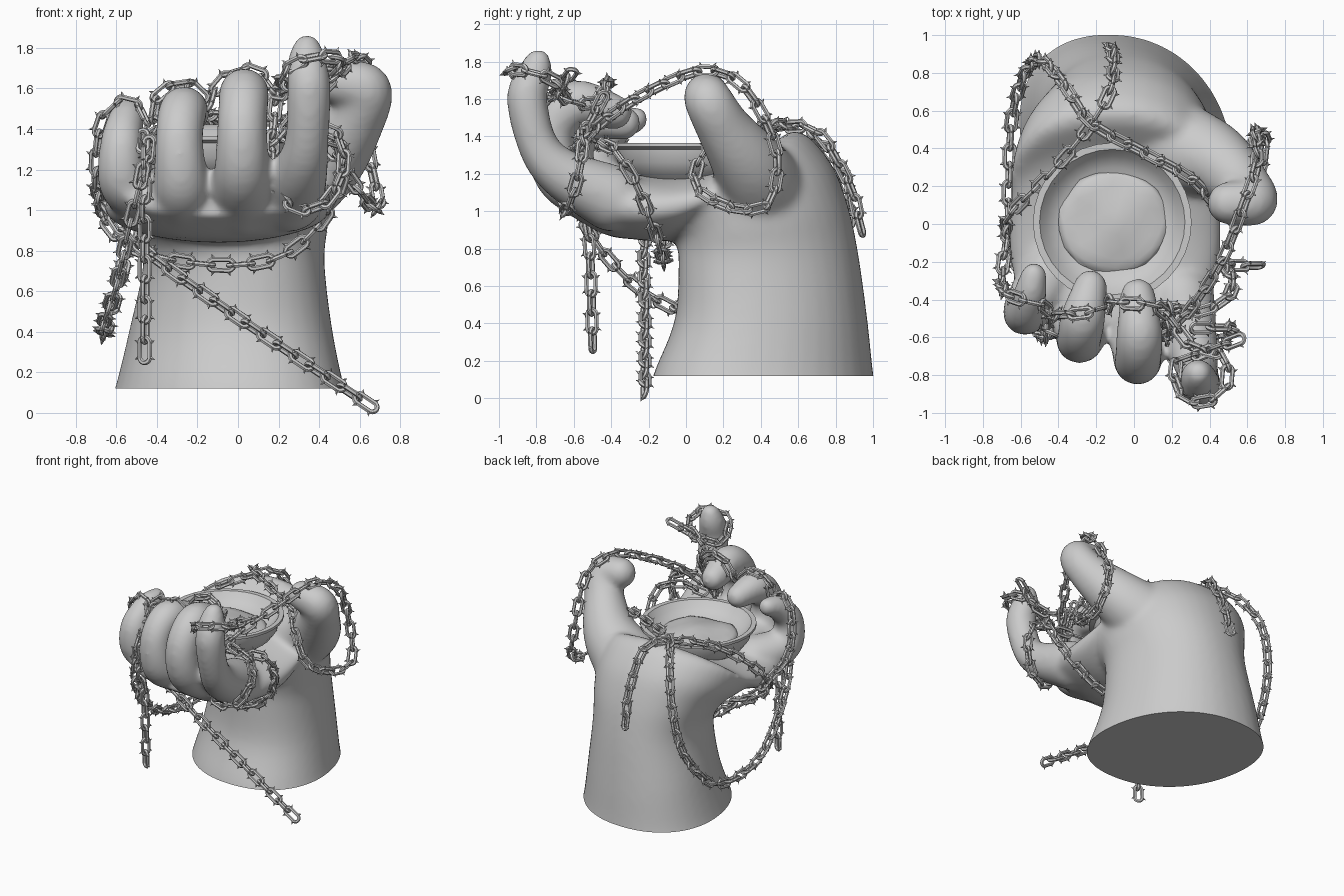
import bpy, bmesh, math, random
from mathutils import Vector, Matrix

if "Cube" in bpy.data.objects:
    bpy.data.objects.remove(bpy.data.objects["Cube"])
random.seed(4)


def make_object(name, verts, faces, angle=40):
    me = bpy.data.meshes.new(name)
    me.from_pydata(verts, [], faces)
    ob = bpy.data.objects.new(name, me)
    bpy.context.collection.objects.link(ob)
    smooth(ob, angle)
    return ob


def smooth(ob, angle):
    bpy.ops.object.select_all(action='DESELECT')
    bpy.context.view_layer.objects.active = ob
    ob.select_set(True)
    bpy.ops.object.shade_smooth_by_angle(angle=math.radians(angle))


def spline(pts, n=14):
    """Catmull-Rom samples through points of any dimension."""
    pts = [Vector(p) for p in pts]
    p = [2 * pts[0] - pts[1]] + pts + [2 * pts[-1] - pts[-2]]
    out = []
    for i in range(1, len(p) - 2):
        a, b, c, d = p[i - 1:i + 3]
        for k in range(n):
            t = k / n
            out.append(0.5 * (2 * b + (c - a) * t + (2 * a - 5 * b + 4 * c - d) * t * t
                              + (3 * b - a - 3 * c + d) * t ** 3))
    return out + [pts[-1]]


# Hand: lofted wrist and palm. Rows: underside y,z, upper side y,z, then centre x, half width
sections = [
    (-.20, .02, 1.02, .02), (-.17, .14, 1.0, .14), (-.06, .42, .97, .42), (-.04, .72, .92, .78),
    (-.05, .82, .86, 1.05), (-.08, .84, .76, 1.28), (-.12, .84, .58, 1.43), (-.18, .84, .34, 1.27),
    (-.28, .85, 0, 1.19), (-.42, .87, -.3, 1.2), (-.6, .97, -.52, 1.2)]
widths = [(-.04, .59), (-.04, .55), (-.035, .49), (-.02, .44), (-.04, .48), (-.08, .53),
          (-.1, .55), (-.1, .56), (-.1, .56), (-.1, .52), (-.1, .46)]
N = 40
bm = bmesh.new()
rings = []
ay = spline([(s[0], s[1], w[0]) for s, w in zip(sections, widths)], 4)
by = spline([(s[2], s[3], w[1]) for s, w in zip(sections, widths)], 4)
for n, (a, b) in enumerate(zip(ay, by)):
    ring = []
    skew = .11 * max(0, 1 - n / 28)      # the wrist oval is turned a little
    for i in range(N):
        t = 2 * math.pi * i / N
        c, s = (math.copysign(abs(f(t)) ** .92, f(t)) for f in (math.cos, math.sin))
        ring.append(bm.verts.new((a.z + b.z * c - skew * s, (a.x + b.x) / 2 + s * (b.x - a.x) / 2,
                                  (a.y + b.y) / 2 + s * (b.y - a.y) / 2)))
    rings.append(ring)
for r0, r1 in zip(rings, rings[1:]):
    for i in range(N):
        j = (i + 1) % N
        bm.faces.new((r0[i], r0[j], r1[j], r1[i]))
bm.faces.new(rings[0][::-1])
bm.faces.new(rings[-1])

# Fingers and thumb: x, y, z, radius along each digit
digits = [
    [(-.43, -.25, 1.06, .17), (-.56, -.44, 1.14, .13), (-.575, -.47, 1.32, .108),
     (-.55, -.37, 1.45, .09), (-.53, -.27, 1.49, .07)],
    [(-.27, -.35, 1.04, .18), (-.28, -.57, 1.13, .14), (-.29, -.61, 1.35, .12),
     (-.27, -.5, 1.49, .12), (-.23, -.33, 1.47, .09)],
    [(.02, -.4, 1.05, .18), (.02, -.67, 1.19, .14), (.02, -.72, 1.42, .125),
     (.03, -.59, 1.575, .125), (.02, -.38, 1.53, .095)],
    [(.25, -.4, 1.07, .18), (.31, -.66, 1.2, .135), (.34, -.79, 1.35, .11),
     (.35, -.85, 1.6, .11), (.34, -.81, 1.73, .095), (.34, -.79, 1.8, .07)],
    [(.18, .42, 1.08, .26), (.42, .34, 1.24, .2), (.57, .21, 1.43, .15),
     (.63, .12, 1.59, .13), (.5, .11, 1.63, .115)]]
for d in digits:
    for p in spline(d, 9):
        bmesh.ops.create_icosphere(bm, subdivisions=3, radius=p[3],
                                   matrix=Matrix.Translation(Vector(p[:3])))
me = bpy.data.meshes.new("hand")
bmesh.ops.recalc_face_normals(bm, faces=bm.faces)
bm.to_mesh(me)
bm.free()
hand = bpy.data.objects.new("hand", me)
bpy.context.collection.objects.link(hand)
bpy.context.view_layer.objects.active = hand
m = hand.modifiers.new("merge", 'REMESH')
m.mode = 'VOXEL'
m.voxel_size = .018
m = hand.modifiers.new("soften", 'SMOOTH')
m.factor = .5
m.iterations = 20
for m in list(hand.modifiers):
    bpy.ops.object.modifier_apply(modifier=m.name)
# Flat cut at the wrist
bm = bmesh.new()
bm.from_mesh(hand.data)
bmesh.ops.bisect_plane(bm, geom=bm.verts[:] + bm.edges[:] + bm.faces[:],
                       plane_co=(0, 0, .12), plane_no=(0, 0, 1), clear_inner=True)
bmesh.ops.holes_fill(bm, edges=[e for e in bm.edges if e.is_boundary])
bm.to_mesh(hand.data)
bm.free()
smooth(hand, 50)

# Dish resting in the palm
profile = [(.24, 1.13), (.33, 1.2), (.375, 1.26), (.385, 1.33), (.42, 1.345), (.42, 1.365),
           (.385, 1.365), (.35, 1.32), (.29, 1.275), (.2, 1.26)]
S, P = 32, len(profile)
verts = [(-.115 + r * math.cos(2 * math.pi * i / S), .01 + r * math.sin(2 * math.pi * i / S), z)
         for i in range(S) for r, z in profile]
faces = [(i * P + k, (i + 1) % S * P + k, (i + 1) % S * P + (k + 1) % P, i * P + (k + 1) % P)
         for i in range(S) for k in range(P)]
make_object("dish", verts, faces, 30)

# Uneven filling in the dish
bm = bmesh.new()
bmesh.ops.create_icosphere(bm, subdivisions=3, radius=1)
for v in bm.verts:
    f = 1 + random.uniform(-.03, .03)
    wave = .012 * math.sin(5 * v.co.x + 1) * math.cos(4 * v.co.y)
    v.co = Vector((-.11 + .295 * f * v.co.x, .01 + .275 * f * v.co.y, 1.265 + .05 * v.co.z + wave))
me = bpy.data.meshes.new("filling")
bm.to_mesh(me)
bm.free()
filling = bpy.data.objects.new("filling", me)
bpy.context.collection.objects.link(filling)
smooth(filling, 60)


def link_template():
    """Oval wire link along z with four thorns."""
    half, rad, wire, verts, faces = .036, .027, .0125, [], []
    for i in range(16):
        t = 2 * math.pi * (i + .5) / 16
        out = Vector((math.cos(t), 0, math.sin(t)))
        c = out * rad + Vector((0, 0, math.copysign(half, out.z)))
        for k in range(6):
            u = 2 * math.pi * k / 6
            verts.append(c + wire * (math.cos(u) * out + Vector((0, math.sin(u), 0))))
            j, l = (i + 1) % 16, (k + 1) % 6
            faces.append((i * 6 + k, i * 6 + l, j * 6 + l, j * 6 + k))
    for sx in (-1, 1):
        for sz in (-1, 1):
            b = len(verts)
            d = Vector((sx, 0, sz * .5)).normalized()
            e, f = Vector((-d.z, 0, d.x)), Vector((0, 1, 0))
            c = Vector((sx * rad, 0, sz * .034)) + d * .006
            verts += [c + .0095 * g for g in (e, f, -e, -f)] + [c + d * .026]
            faces += [(b + k, b + (k + 1) % 4, b + 4) for k in range(4)]
    return verts, faces


LINK = link_template()


def chain(name, pts, pitch=.098):
    path = spline(pts, 24)
    total = sum((b - a).length for a, b in zip(path, path[1:]))
    pitch = total / math.ceil(total / pitch - .2) - 1e-5
    verts, faces = [], []
    up, travelled, count = Vector((.31, .52, .8)), 0, 0
    for a, b in zip(path, path[1:]):
        seg = (b - a).length
        while count * pitch <= travelled + seg and seg > 1e-6:
            z = (b - a).normalized()
            up = (up - z * up.dot(z)).normalized()
            side = up.cross(z)
            x, y = (up, side) if count % 2 else (side, -up)
            o = a + z * (count * pitch - travelled)
            base = len(verts)
            verts += [o + x * v.x + y * v.y + z * v.z for v in LINK[0]]
            faces += [[base + i for i in f] for f in LINK[1]]
            count += 1
        travelled += seg
    make_object(name, verts, faces, 50)


# Chains
chain("heel_and_palm_chain", [
    (-.12, .93, .93), (-.11, .87, 1.15), (-.13, .7, 1.42), (-.25, .5, 1.44), (-.45, .26, 1.35),
    (-.66, .04, 1.14), (-.64, -.08, .93), (-.45, -.12, .79), (-.1, -.12, .73), (.2, -.13, .77),
    (.4, -.18, .93), (.51, -.27, 1.15), (.5, -.38, 1.32), (.36, -.46, 1.36), (.18, -.44, 1.36)])
chain("thumb_and_side_loop_chain", [
    (.2, -.56, 1.36), (.32, -.42, 1.5), (.47, -.18, 1.65), (.58, .1, 1.75), (.65, .32, 1.65),
    (.64, .48, 1.33), (.69, .44, 1.05), (.66, .25, 1.02), (.57, .06, 1.13), (.45, .09, 1.3),
    (.3, .24, 1.42), (.05, .38, 1.45), (-.22, .53, 1.46), (-.36, .72, 1.36), (-.48, .86, 1.1),
    (-.56, .83, .75), (-.64, .6, .45), (-.66, .3, .39), (-.66, 0, .45), (-.6, -.3, .63),
    (-.54, -.52, .9), (-.47, -.6, 1.2), (-.47, -.52, 1.34)])
chain("finger_weave_chain", [
    (-.67, -.04, 1.0), (-.7, -.28, 1.15), (-.68, -.36, 1.4), (-.6, -.4, 1.52), (-.49, -.43, 1.5),
    (-.43, -.48, 1.4), (-.39, -.48, 1.56), (-.26, -.47, 1.62), (-.15, -.44, 1.54),
    (-.12, -.41, 1.58), (-.02, -.42, 1.68), (.1, -.43, 1.67), (.19, -.5, 1.58), (.3, -.64, 1.6),
    (.47, -.71, 1.7), (.48, -.86, 1.75), (.36, -.94, 1.75), (.24, -.88, 1.69), (.23, -.74, 1.62),
    (.37, -.68, 1.65), (.53, -.62, 1.73)])
chain("index_base_chain", [
    (.19, -.46, 1.58), (.17, -.58, 1.35), (.18, -.64, 1.13), (.3, -.65, 1.01), (.44, -.62, 1.05),
    (.52, -.57, 1.22), (.48, -.55, 1.37), (.36, -.55, 1.42)])
chain("pinky_hanging_chain", [(-.44, -.58, 1.3), (-.46, -.58, 1.1), (-.46, -.52, .85), (-.46, -.5, .31)])
chain("diagonal_hanging_chain", [(-.64, -.14, 1.0), (-.5, -.22, .83), (0, -.22, .47), (.63, -.22, .05)])
